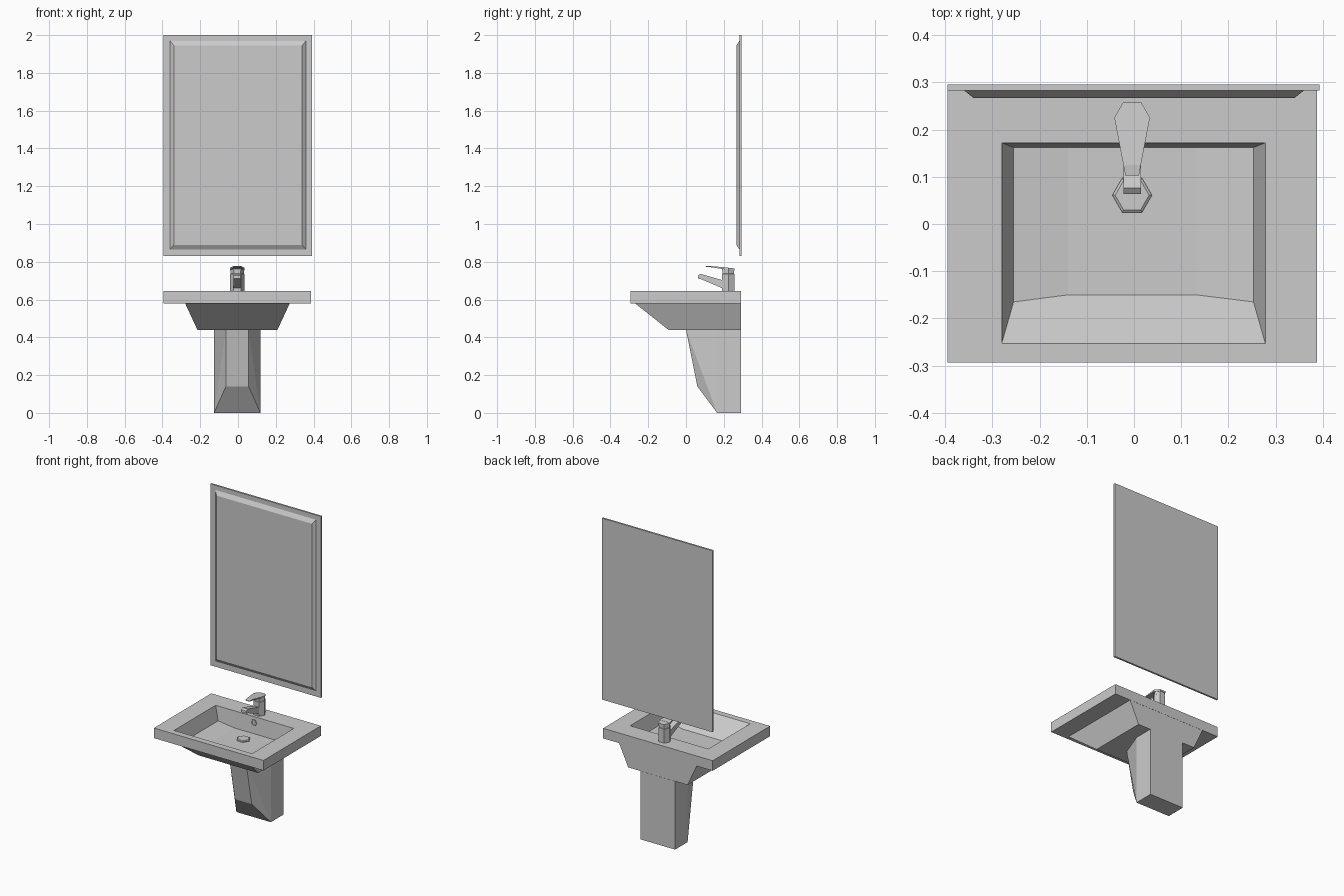
import bpy, bmesh, math

if "Cube" in bpy.data.objects:
    bpy.data.objects.remove(bpy.data.objects["Cube"])

CX = -0.004  # centre line of basin and tap


def finish(bm, name):
    bmesh.ops.recalc_face_normals(bm, faces=bm.faces)
    me = bpy.data.meshes.new(name)
    bm.to_mesh(me)
    bm.free()
    ob = bpy.data.objects.new(name, me)
    bpy.context.collection.objects.link(ob)
    return ob


def loft(name, rings, cap_first=True, strips=None):
    """Skin a list of equal-length point rings; strips replaces the first cap."""
    bm = bmesh.new()
    vs = [[bm.verts.new(p) for p in r] for r in rings]
    n = len(vs[0])
    for a, b in zip(vs, vs[1:]):
        for i in range(n):
            j = (i + 1) % n
            bm.faces.new((a[i], a[j], b[j], b[i]))
    if cap_first:
        bm.faces.new(vs[0])
    for s in strips or []:
        bm.faces.new([vs[0][i] for i in s])
    bm.faces.new(vs[-1])
    return finish(bm, name)


def hull(name, pts):
    bm = bmesh.new()
    for p in pts:
        bm.verts.new(p)
    bmesh.ops.convex_hull(bm, input=bm.verts)
    bmesh.ops.dissolve_limit(bm, angle_limit=0.01, verts=bm.verts, edges=bm.edges)
    return finish(bm, name)


def hexagon(r, to_point):
    return [to_point(r * math.cos(k * math.pi / 3), r * math.sin(k * math.pi / 3))
            for k in range(6)]


# Mirror: thin slab with a bevelled raised panel
def rect_xz(x0, x1, z0, z1, y):
    return [(x0, y, z0), (x1, y, z0), (x1, y, z1), (x0, y, z1)]


loft("mirror", [
    rect_xz(-0.395, 0.393, 0.83, 2.0, 0.295),
    rect_xz(-0.395, 0.393, 0.83, 2.0, 0.283),
    rect_xz(-0.36, 0.36, 0.865, 1.97, 0.283),
    rect_xz(-0.34, 0.34, 0.89, 1.945, 0.267)])


# Basin: each ring has two corner and two inner points on front and back
def basin_ring(x0, x1, yf, yb, z, yf_mid=None, z_mid=None):
    ym = yf if yf_mid is None else yf_mid
    zm = z if z_mid is None else z_mid
    a, b = -0.14, 0.132
    return [(x0, yf, z), (a, ym, zm), (b, ym, zm), (x1, yf, z),
            (x1, yb, z), (b, yb, zm), (a, yb, zm), (x0, yb, z)]


loft("basin", [
    basin_ring(-0.255, 0.253, -0.165, 0.162, 0.555, -0.15, 0.54),  # bowl floor
    basin_ring(-0.28, 0.278, -0.253, 0.172, 0.645),                # opening
    basin_ring(-0.395, 0.387, -0.293, 0.292, 0.645),               # rim top
    basin_ring(-0.395, 0.387, -0.293, 0.292, 0.58),                # rim bottom
    basin_ring(-0.28, 0.274, -0.27, 0.291, 0.58),                  # underside
    basin_ring(-0.215, 0.209, -0.093, 0.291, 0.44)],
    cap_first=False, strips=[(0, 1, 6, 7), (1, 2, 5, 6), (2, 3, 4, 5)])

# Pedestal with chamfered, kicked-back front
ped = []
for s in (-1, 1):
    x, xi = CX + s * 0.123, CX + s * 0.06
    ped += [(x, 0.292, 0), (x, 0.165, 0), (xi, 0.06, 0.14),
            (xi, 0.0, 0.44), (x, 0.165, 0.44), (x, 0.292, 0.44)]
hull("pedestal", ped)

# Tap body and cap (hexagonal)
TY = 0.224
loft("tap_body", [hexagon(r, lambda u, v: (CX + u, TY + v, z)) for r, z in
                  [(0.038, 0.645), (0.038, 0.735), (0.035, 0.737), (0.035, 0.755)]])
hull("tap_cap", hexagon(0.0385, lambda u, v: (CX + u, TY + v, 0.754))
     + hexagon(0.0385, lambda u, v: (CX + u, TY + v, 0.768 - 0.1 * v)))

# Spout
spout = [(0.076, 0.736), (0.064, 0.727), (0.063, 0.712), (0.085, 0.706),
         (0.21, 0.652), (0.21, 0.698)]
loft("tap_spout", [[(CX + s * 0.0185, y, z) for y, z in spout] for s in (-1, 1)])

# Lever: thin tapering blade from the cap
lever = [(0.0145, 0.103, 0.776), (0.0185, 0.125, 0.778), (0.0375, TY, 0.769)]
loft("tap_lever", [[(CX - w, y, z - t), (CX + w, y, z - t), (CX + w, y, z), (CX - w, y, z)]
                   for (w, y, z), t in zip(lever, (0.004, 0.006, 0.012))])

# Drain plug and overflow ring
loft("drain_plug", [hexagon(r, lambda u, v: (CX + u, 0.061 + v, z)) for r, z in
                    [(0.042, 0.538), (0.042, 0.545), (0.036, 0.549)]])
loft("overflow_ring", [hexagon(r, lambda u, v: (CX + u, y, 0.608 + v)) for r, y in
                       [(0.021, 0.172), (0.021, 0.163), (0.014, 0.163), (0.014, 0.168)]])
